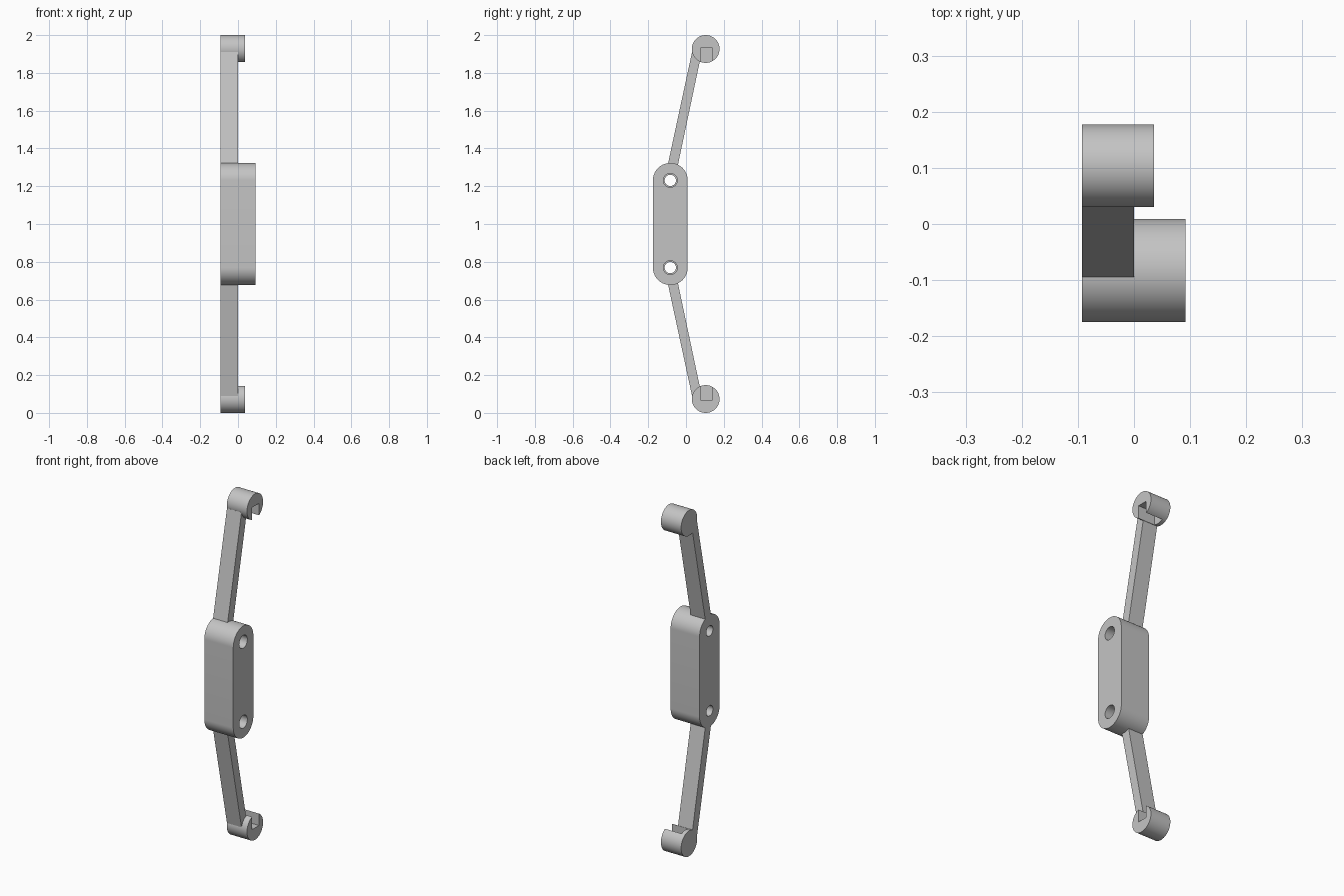
import bpy, bmesh, math

cube = bpy.data.objects.get("Cube")
if cube:
    bpy.data.objects.remove(cube, do_unlink=True)

grey = bpy.data.materials.new("light grey")
grey.use_nodes = True
grey.diffuse_color = (0.55, 0.55, 0.55, 1)
grey.node_tree.nodes["Principled BSDF"].inputs["Base Color"].default_value = (0.55, 0.55, 0.55, 1)


def extrude_x(name, profile, x0, x1):
    """Solid made from a (y, z) outline, running from x0 to x1."""
    bm = bmesh.new()
    face = bm.faces.new([bm.verts.new((x0, y, z)) for y, z in profile])
    res = bmesh.ops.extrude_face_region(bm, geom=[face])
    moved = [v for v in res["geom"] if isinstance(v, bmesh.types.BMVert)]
    bmesh.ops.translate(bm, verts=moved, vec=(x1 - x0, 0, 0))
    bmesh.ops.recalc_face_normals(bm, faces=bm.faces)
    mesh = bpy.data.meshes.new(name)
    bm.to_mesh(mesh)
    bm.free()
    mesh.materials.append(grey)
    obj = bpy.data.objects.new(name, mesh)
    bpy.context.collection.objects.link(obj)
    return obj


def arc(y, z, r, start=0.0, sweep=2 * math.pi, n=64, closed=True):
    steps = n if closed else n + 1
    angles = [start + sweep * i / n for i in range(steps)]
    return [(y + r * math.cos(a), z + r * math.sin(a)) for a in angles]


def activate(obj):
    bpy.ops.object.select_all(action="DESELECT")
    obj.select_set(True)
    bpy.context.view_layer.objects.active = obj


def cut(obj, cutter):
    cutter.hide_render = True
    mod = obj.modifiers.new("cut", "BOOLEAN")
    mod.operation = "DIFFERENCE"
    mod.solver = "EXACT"
    mod.object = cutter
    activate(obj)
    bpy.ops.object.modifier_apply(modifier=mod.name)
    bpy.data.objects.remove(cutter, do_unlink=True)


def smooth(obj):
    activate(obj)
    bpy.ops.object.shade_smooth_by_angle(angle=math.radians(30))


SIDE = -0.093           # flat side shared by all parts
BLOCK_Y, BLOCK_R, HOLE_H = -0.083, 0.092, 0.231
END_Y, END_H, END_R = 0.104, 0.9265, 0.0735

# Central mounting block with rounded ends
outline = (arc(BLOCK_Y, 1 + HOLE_H, BLOCK_R, 0, math.pi, 40, False)
           + arc(BLOCK_Y, 1 - HOLE_H, BLOCK_R, math.pi, math.pi, 40, False))
block = extrude_x("mounting_block", outline, SIDE, 0.092)

for s, label in ((1, "upper"), (-1, "lower")):
    # Stepped screw hole
    z = 1 + s * HOLE_H
    cut(block, extrude_x("bore", arc(BLOCK_Y, z, 0.03, n=40), -0.2, 0.2))
    cut(block, extrude_x("counterbore", arc(BLOCK_Y, z, 0.037, n=40), 0.0, 0.2))

    # Slanted flat arm, starting inside the block and ending inside the hook
    arm = [(-0.108, 0.26), (-0.054, 0.26), (0.076, 0.875), (0.074, 0.91), (0.032, 0.91)]
    extrude_x(label + "_arm", [(y, 1 + s * h) for y, h in arm], SIDE, 0.0)

    # Round end hook with a blind slot facing the block
    hook = extrude_x(label + "_hook", arc(END_Y, 1 + s * END_H, END_R), SIDE, 0.036)
    slot = [(0.078, 0.8), (0.14, 0.8), (0.14, 0.931), (0.078, 0.931)]
    cut(hook, extrude_x("slot", [(y, 1 + s * h) for y, h in slot], -0.07, 0.2))
    smooth(hook)

smooth(block)
